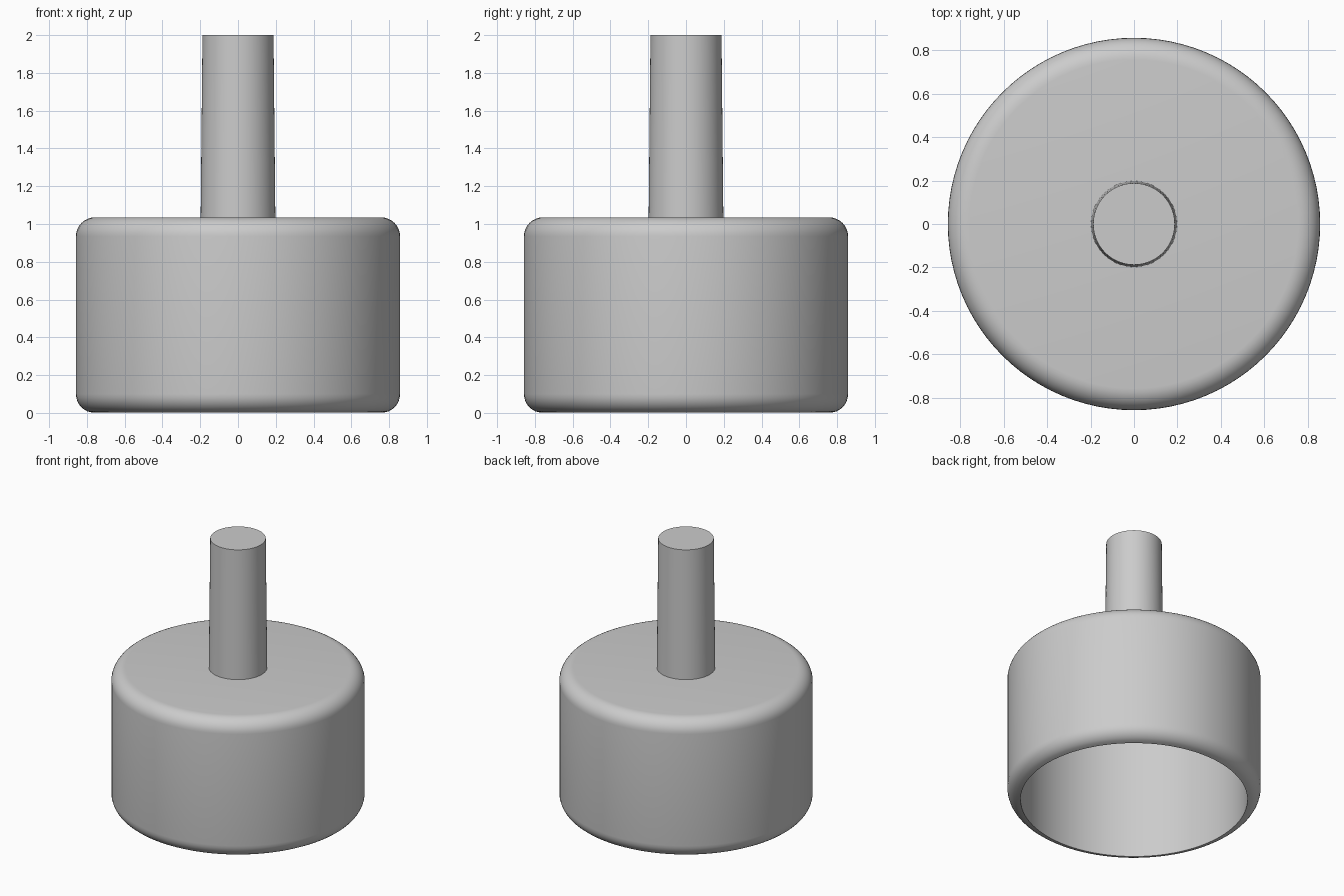
import bpy, bmesh, math

cube = bpy.data.objects.get("Cube")
if cube:
    bpy.data.objects.remove(cube, do_unlink=True)

grey = bpy.data.materials.new("plain_grey")
grey.use_nodes = True
colour = (0.6, 0.6, 0.6, 1)
grey.diffuse_color = colour
grey.node_tree.nodes["Principled BSDF"].inputs["Base Color"].default_value = colour


def lathe(name, profile, segments):
    """Spin an open (radius, height) profile around z."""
    bm = bmesh.new()
    verts = [bm.verts.new((r, 0, z)) for r, z in profile]
    edges = [bm.edges.new(pair) for pair in zip(verts, verts[1:])]
    bmesh.ops.spin(bm, geom=verts + edges, cent=(0, 0, 0), axis=(0, 0, 1),
                   angle=math.tau, steps=segments)
    bmesh.ops.remove_doubles(bm, verts=bm.verts, dist=1e-4)
    bmesh.ops.recalc_face_normals(bm, faces=bm.faces)
    mesh = bpy.data.meshes.new(name)
    bm.to_mesh(mesh)
    bm.free()
    mesh.materials.append(grey)
    obj = bpy.data.objects.new(name, mesh)
    bpy.context.collection.objects.link(obj)
    bpy.ops.object.select_all(action="DESELECT")
    obj.select_set(True)
    bpy.context.view_layer.objects.active = obj
    bpy.ops.object.shade_smooth_by_angle(angle=math.radians(30))
    return obj


def fillet(r, z, size, start, steps=8):
    """Quarter-circle of profile points, anticlockwise from the start angle."""
    angles = [start + math.pi / 2 * i / steps for i in range(steps + 1)]
    return [(r + size * math.cos(a), z + size * math.sin(a)) for a in angles]


# Hollow cup, open below, with rounded outer rims
radius, height, rim, bore = 0.858, 1.035, 0.1, 0.768
cup = [(0, height - rim), (bore, height - rim), (bore, 0.001)]
cup += fillet(radius - rim, rim, rim, -math.pi / 2)[2:]
cup += fillet(radius - rim, height - rim, rim, 0)
cup += [(0, height)]
lathe("cup_body", cup, 96)

# Slightly tapered solid stem
lathe("stem", [(0, height - 0.02), (0.198, height - 0.02), (0.188, 2), (0, 2)], 64)
